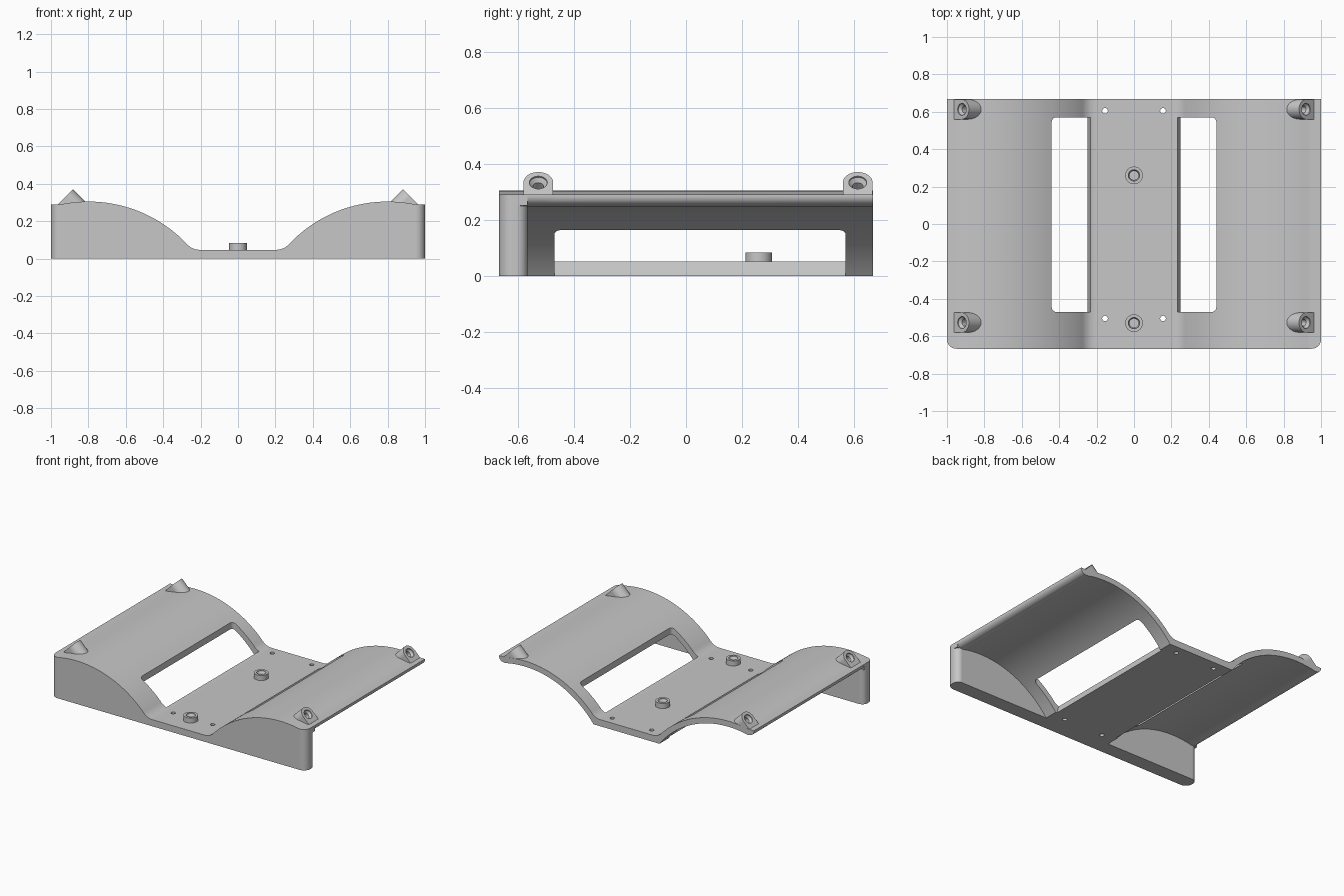
import bpy
import bmesh
from math import sin, cos, radians
from mathutils import Vector

if "Cube" in bpy.data.objects:
    bpy.data.objects.remove(bpy.data.objects["Cube"], do_unlink=True)

grey = bpy.data.materials.new("light grey plastic")
grey.use_nodes = True
COLOUR = (0.57, 0.57, 0.57, 1)
grey.diffuse_color = COLOUR
grey.node_tree.nodes["Principled BSDF"].inputs["Base Color"].default_value = COLOUR

X, Y, Z = Vector((1, 0, 0)), Vector((0, 1, 0)), Vector((0, 0, 1))


def arc(cx, cy, r, start, end, steps):
    """Points along a circle, angles in degrees."""
    angles = [radians(start + (end - start) * i / steps) for i in range(steps + 1)]
    return [(cx + r * cos(a), cy + r * sin(a)) for a in angles]


def loft(name, rings):
    """Closed solid from matching rings of points."""
    bm = bmesh.new()
    loops = [[bm.verts.new(p) for p in ring] for ring in rings]
    for a, b in zip(loops, loops[1:]):
        for i in range(len(a)):
            j = (i + 1) % len(a)
            bm.faces.new((a[i], a[j], b[j], b[i]))
    bm.faces.new(loops[0])
    bm.faces.new(loops[-1])
    bmesh.ops.recalc_face_normals(bm, faces=bm.faces)
    mesh = bpy.data.meshes.new(name)
    bm.to_mesh(mesh)
    bm.free()
    mesh.materials.append(grey)
    obj = bpy.data.objects.new(name, mesh)
    bpy.context.collection.objects.link(obj)
    return obj


def prism(name, pts, origin, u, v, sweep):
    ring = [origin + u * a + v * b for a, b in pts]
    return loft(name, [ring, [p + sweep for p in ring]])


def turned(name, origin, u, v, axis, steps):
    """Round solid; steps are (radius, distance along axis)."""
    return loft(name, [[origin + axis * d + u * a + v * b
                        for a, b in arc(0, 0, r, 0, 351, 39)] for r, d in steps])


def combine(target, tool, operation):
    mod = target.modifiers.new(operation, 'BOOLEAN')
    mod.operation, mod.solver, mod.object = operation, 'EXACT', tool
    bpy.context.view_layer.update()
    graph = bpy.context.evaluated_depsgraph_get()
    mesh = bpy.data.meshes.new_from_object(target.evaluated_get(graph))
    target.modifiers.clear()
    target.data = mesh
    bpy.data.objects.remove(tool, do_unlink=True)


def cut(tool):
    combine(tray, tool, 'DIFFERENCE')


def add(tool):
    combine(tray, tool, 'UNION')


# Solid body: flat centre, fillets and two humps that level off at the rim
FLOOR, DEPTH, WALL = 0.047, 0.667, -0.565
fillet = []
for i in range(8):
    t = i / 8
    fillet.append((0.205 * (1 - t) ** 2 + 0.494 * t * (1 - t) + 0.28 * t * t,
                   FLOOR + 0.037 * t * t))
HUMP_X, HUMP_Z = 0.8, -0.4195
hump = arc(HUMP_X, HUMP_Z, 0.7245, 135.9, 78.5, 36)
half = fillet + hump + [(1, 0.29), (1, 0)]
profile = half + [(-x, z) for x, z in reversed(half)]
tray = prism("curved_tray", profile, -Y * DEPTH, X, Z, Y * 2 * DEPTH)

# Angled screw bosses on the humps
SLANT = 0.5 ** 0.5
boss_shape = arc(0, 0, 0.053, 0, 180, 24) + [(-0.053, -0.06), (0.053, -0.06)]
bosses = []
for side in (1, -1):
    for y in (-0.527, 0.613):
        top = Vector((side * 0.92, y, 0.333))
        up = Vector((-side, 0, 1)) * SLANT
        inward = Vector((-side, 0, -1)) * SLANT
        bosses.append((top, up, inward))
        add(prism("angled_boss", boss_shape, top, Y, up, inward * 0.12))

for side in (1, -1):
    sx = X * side
    # Hollow beneath each hump, with a rounded outer rim
    rim = [(0.04 * sin(radians(a)), 0.285 - 0.035 * cos(radians(a)))
           for a in range(0, 91, 10)]
    hollow = arc(HUMP_X, HUMP_Z, 0.685, 145, 77, 36) + [(0.96 + s, z) for s, z in rim]
    hollow += [(1.1, 0.285), (1.1, -0.1), (0.24, -0.1)]
    cut(prism("hollow", hollow, Y * WALL, sx, Z, Y * 1.5))

    # Rounded inner end of the front wall, mitred into the rim
    inner = arc(0.96, WALL - 0.04, 0.04, 90, 0, 10)
    inner += [(1.1, WALL - 0.04), (1.1, -0.5), (0.96, -0.5)]
    cut(loft("wall_end", [[sx * (a + s) + Y * (b + s) + Z * z for a, b in inner]
                          for s, z in [(0, -0.1)] + rim]))

    # Rounded outer corner of the front wall
    outer = arc(0.95, 0.05 - DEPTH, 0.05, 0, -90, 12)
    outer += [(0.95, -0.8), (1.1, -0.8), (1.1, 0.05 - DEPTH)]
    cut(prism("corner", outer, Z * -0.1, sx, Y, Z * 0.6))

    # Long window with rounded outer corners and a leaning inner edge
    def window(inner_x):
        pts = [(inner_x, -0.47)] + arc(0.415, -0.445, 0.025, -90, 0, 6)
        return pts + arc(0.415, 0.545, 0.025, 0, 90, 6) + [(inner_x, 0.57)]
    cut(loft("window", [[sx * a + Y * b + Z * z for a, b in window(w)]
                        for w, z in ((0.262, -0.05), (0.203, 0.16), (0.203, 0.4))]))

    # Small through holes in the floor
    for y in (-0.505, 0.605):
        cut(turned("floor_hole", Vector((side * 0.155, y, -0.1)), X, Y, Z,
                   ((0.015, 0), (0.015, 0.3))))

# Countersunk holes in the angled bosses
for top, up, inward in bosses:
    cut(turned("screw_hole", top, Y, up, inward,
               ((0.032, -0.02), (0.032, 0.006), (0.019, 0.02), (0.019, 0.055))))

# Round posts on the floor with stepped recesses
for y in (-0.53, 0.26):
    base = Vector((0, y, 0))
    add(turned("floor_post", base, X, Y, Z, ((0.047, 0.02), (0.047, 0.083))))
    cut(turned("post_recess", base, X, Y, Z,
               ((0.024, 0.03), (0.024, 0.065), (0.03, 0.075), (0.03, 0.2))))

# Smooth curves with crisp edges
bpy.ops.object.select_all(action='DESELECT')
tray.select_set(True)
bpy.context.view_layer.objects.active = tray
bpy.ops.object.shade_smooth_by_angle(angle=radians(30))
normals = tray.modifiers.new("even_shading", 'WEIGHTED_NORMAL')
normals.keep_sharp = True
